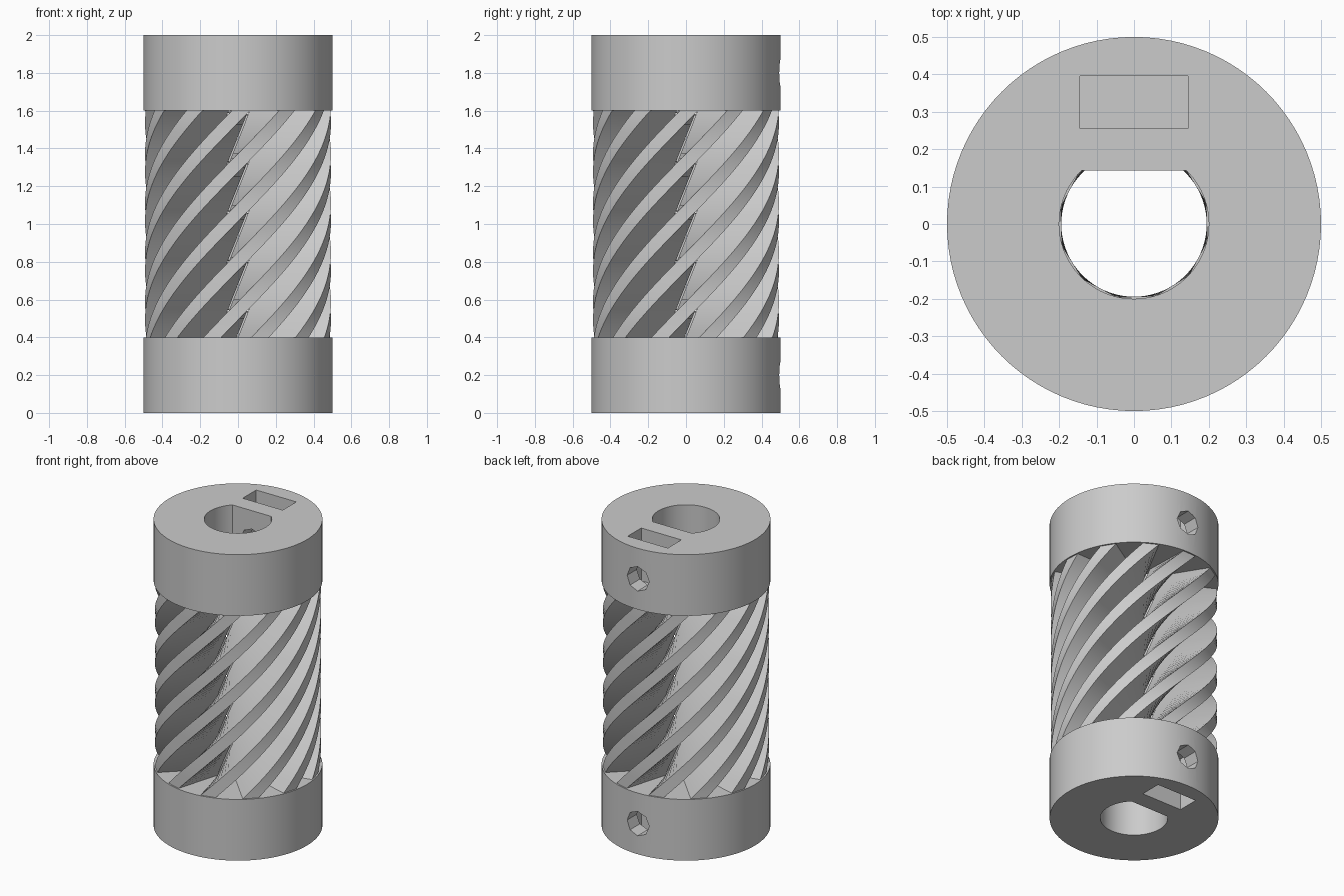
import bpy, bmesh, math
from mathutils import Matrix

if "Cube" in bpy.data.objects:
    bpy.data.objects.remove(bpy.data.objects["Cube"], do_unlink=True)

OUTER, BORE, FLAT_Y, HUB_H, TOTAL = 0.5, 0.2, 0.143, 0.4, 2.0
SCREW_Z, SCREW_R = 0.2, 0.08
FINS, FIN_W, FIN_R, STEPS = 12, 0.096, 0.49, 48
TWIST = math.radians(115)            # per unit of height

grey = bpy.data.materials.new("plain grey")
grey.use_nodes = True
grey.diffuse_color = (0.6, 0.6, 0.6, 1)
grey.node_tree.nodes["Principled BSDF"].inputs["Base Color"].default_value = (0.6, 0.6, 0.6, 1)


def add_object(name, bm):
    bmesh.ops.recalc_face_normals(bm, faces=bm.faces)
    mesh = bpy.data.meshes.new(name)
    bm.to_mesh(mesh)
    bm.free()
    mesh.materials.append(grey)
    obj = bpy.data.objects.new(name, mesh)
    bpy.context.collection.objects.link(obj)
    return obj


def prism(name, outline, z0, z1):
    """Straight extrusion of an outline of (x, y) points."""
    bm = bmesh.new()
    face = bm.faces.new([bm.verts.new((x, y, z0)) for x, y in outline])
    new = bmesh.ops.extrude_face_region(bm, geom=[face])["geom"]
    bmesh.ops.translate(bm, vec=(0, 0, z1 - z0),
                        verts=[v for v in new if isinstance(v, bmesh.types.BMVert)])
    return add_object(name, bm)


def arc(radius, start, end, count):
    return [(radius * math.cos(start + (end - start) * i / count),
             radius * math.sin(start + (end - start) * i / count)) for i in range(count + 1)]


# End hub: cylinder cut by a D-shaped bore, a nut slot and a screw hole
hub = prism("bottom_hub", arc(OUTER, 0, math.tau, 96)[:-1], 0, HUB_H)
flat = math.asin(FLAT_Y / BORE)
bore = prism("bore_cutter", arc(BORE, math.pi - flat, math.tau + flat, 72), -0.1, HUB_H + 0.1)
slot = prism("slot_cutter", [(-0.145, 0.255), (0.145, 0.255), (0.145, 0.395), (-0.145, 0.395)],
             -0.1, SCREW_Z + 0.145)
hole = prism("hole_cutter", arc(SCREW_R, 0, math.tau, 8)[:-1], 0, 0.7)
hole.data.transform(Matrix.Translation((0, 0, SCREW_Z)) @ Matrix.Rotation(-math.pi / 2, 4, "X"))

cutters = [bore, slot, hole]
for cutter in cutters:
    cutter.hide_render = True
    mod = hub.modifiers.new(cutter.name, "BOOLEAN")
    mod.operation = "DIFFERENCE"
    mod.solver = "EXACT"
    mod.object = cutter
depsgraph = bpy.context.evaluated_depsgraph_get()
cut_mesh = bpy.data.meshes.new_from_object(hub.evaluated_get(depsgraph))
hub.modifiers.clear()
hub.data = cut_mesh
for cutter in cutters:
    bpy.data.objects.remove(cutter, do_unlink=True)

# Top hub: the same part mirrored upward
bm = bmesh.new()
bm.from_mesh(hub.data)
bmesh.ops.transform(bm, verts=bm.verts,
                    matrix=Matrix.Translation((0, 0, TOTAL)) @ Matrix.Scale(-1, 4, (0, 0, 1)))
top_hub = add_object("top_hub", bm)

# Helical fins: radial bars twisted around the axis between the hubs
bm = bmesh.new()
half = FIN_W / 2
inner = math.sqrt(BORE ** 2 - half ** 2)
section = [(inner, -half), (FIN_R, -half), (FIN_R, half), (inner, half)]
for k in range(FINS):
    rings = []
    for s in range(STEPS + 1):
        z = HUB_H + (TOTAL - 2 * HUB_H) * s / STEPS
        a = math.radians(-75) + math.tau * k / FINS + TWIST * (z - HUB_H - 0.01)
        c, d = math.cos(a), math.sin(a)
        rings.append([bm.verts.new((x * c - y * d, x * d + y * c, z)) for x, y in section])
    for low, high in zip(rings, rings[1:]):
        for i in range(4):
            j = (i + 1) % 4
            bm.faces.new((low[i], low[j], high[j], high[i]))
    bm.faces.new(rings[0][::-1])
    bm.faces.new(rings[-1])
fins = add_object("helical_fins", bm)

# Smooth shading with crisp edges
bpy.ops.object.select_all(action="DESELECT")
for obj in (hub, top_hub, fins):
    obj.select_set(True)
bpy.context.view_layer.objects.active = hub
bpy.ops.object.shade_smooth_by_angle(angle=math.radians(30))
